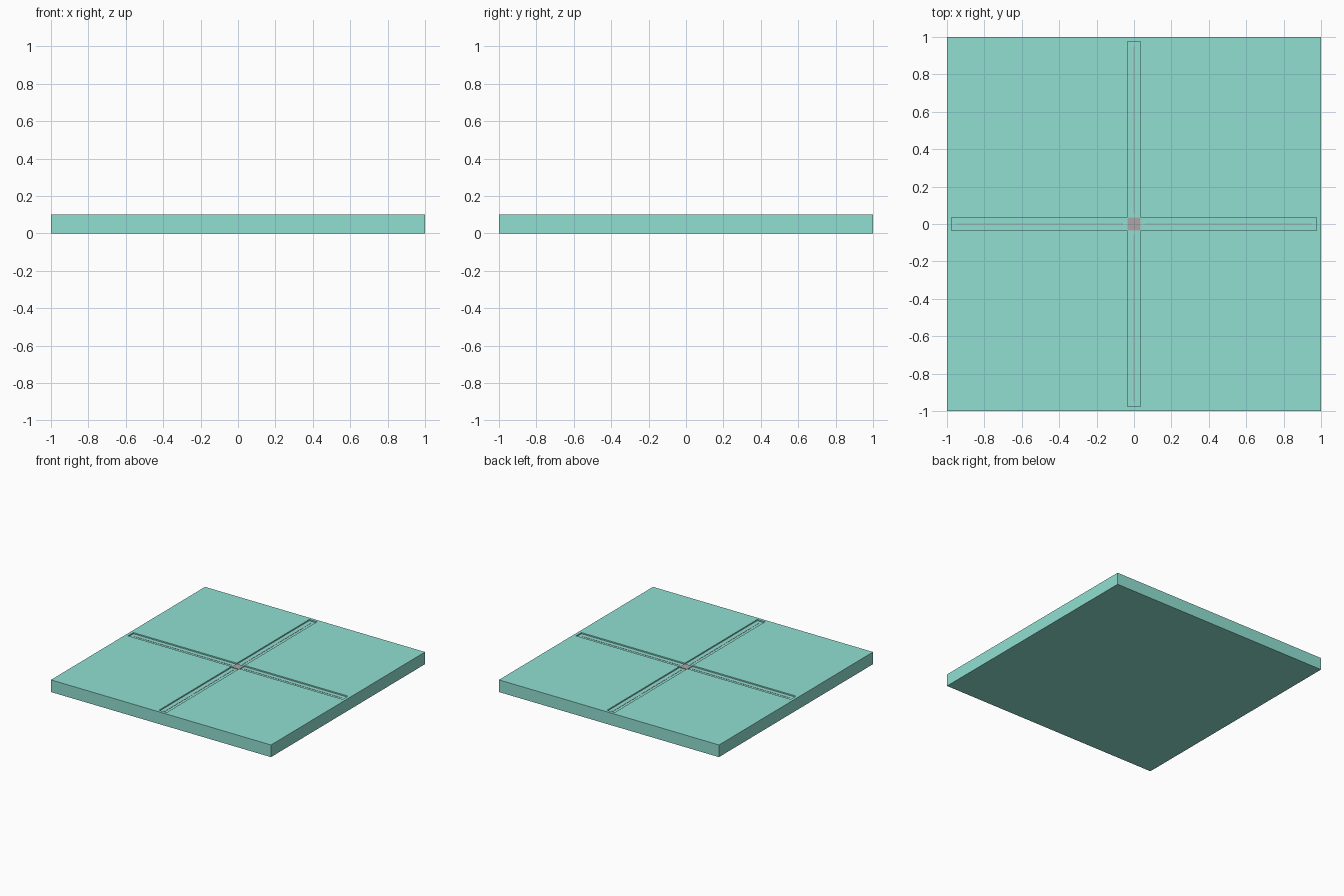
import bpy
import math

if "Cube" in bpy.data.objects:
    bpy.data.objects.remove(bpy.data.objects["Cube"])


def material(name, rgb):
    m = bpy.data.materials.new(name)
    m.diffuse_color = (*rgb, 1)
    m.use_nodes = True
    m.node_tree.nodes["Principled BSDF"].inputs["Base Color"].default_value = m.diffuse_color
    return m


MINT = material("mint", (0.28, 0.74, 0.64))
ROSE = material("rose", (0.42, 0.38, 0.39))


def box(name, center, size, mat=None):
    bpy.ops.mesh.primitive_cube_add(size=1, location=center)
    ob = bpy.context.object
    ob.name = name
    ob.scale = size
    bpy.ops.object.transform_apply(location=True, rotation=True, scale=True)
    if mat:
        ob.data.materials.append(mat)
    return ob


TOP, DEPTH = 0.1, 0.01
FLOOR = TOP - DEPTH

# square slab with two shallow crossing channels
slab = box("floor_slab", (0, 0, TOP / 2), (2, 2, TOP), MINT)
for i, size in enumerate([(1.95, 0.07, 2 * DEPTH), (0.07, 1.95, 2 * DEPTH)]):
    cutter = box(f"channel_cutter_{i}", (0, 0, TOP), size, MINT)
    mod = slab.modifiers.new("channel", "BOOLEAN")
    mod.object = cutter
    mod.solver = "EXACT"
    bpy.context.view_layer.objects.active = slab
    bpy.ops.object.modifier_apply(modifier=mod.name)
    bpy.data.objects.remove(cutter, do_unlink=True)

# small centre tile lying in the crossing
box("centre_tile", (0, 0, FLOOR + 0.002), (0.07, 0.07, 0.006), ROSE)

# thin line inlaid along each channel arm
for i in range(4):
    a = i * math.pi / 2
    c, s = round(math.cos(a)), round(math.sin(a))
    box(f"inlay_line_{i}", (0.505 * c, 0.505 * s, FLOOR),
        (0.89 * abs(c) + 0.006 * abs(s), 0.89 * abs(s) + 0.006 * abs(c), 0.003), ROSE)
